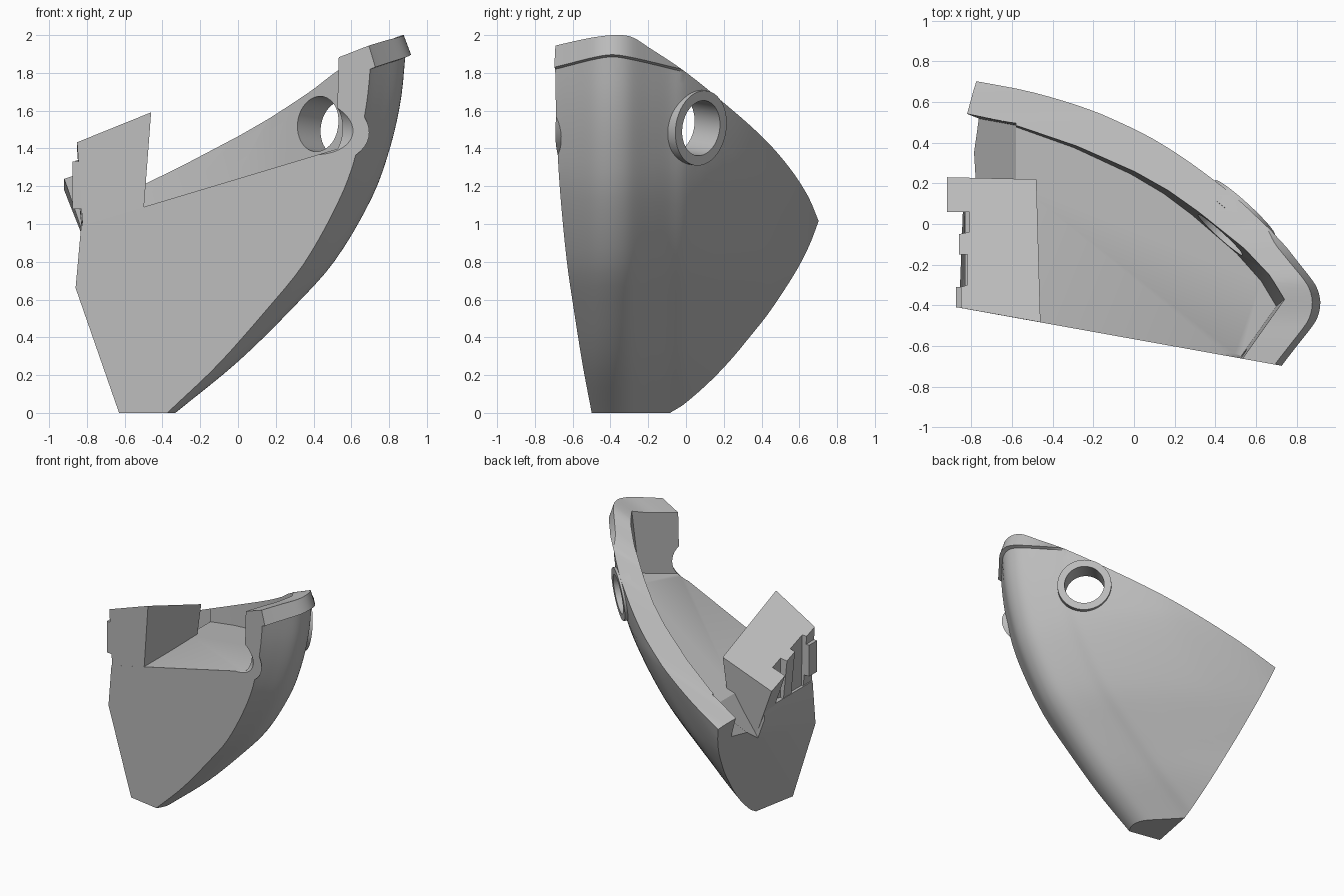
import bpy, bmesh
from mathutils import Vector, Matrix

cube = bpy.data.objects.get("Cube")
if cube:
    bpy.data.objects.remove(cube, do_unlink=True)

grey = bpy.data.materials.new("plain_grey")
grey.use_nodes = True
grey.diffuse_color = (0.5, 0.5, 0.5, 1)
grey.node_tree.nodes["Principled BSDF"].inputs["Base Color"].default_value = (0.5, 0.5, 0.5, 1)


def interp(table, t):
    """Smoothly interpolate a value in a short table of (t, value) pairs."""
    t = min(max(t, table[0][0]), table[-1][0])
    i = 0
    while i < len(table) - 2 and t > table[i + 1][0]:
        i += 1
    (a, va), (b, vb) = table[i], table[i + 1]
    u, h = (t - a) / (b - a), b - a

    def slope(k):
        lo, hi = max(k - 1, 0), min(k + 1, len(table) - 1)
        return (table[hi][1] - table[lo][1]) / (table[hi][0] - table[lo][0])
    return ((2*u**3 - 3*u*u + 1) * va + (u**3 - 2*u*u + u) * h * slope(i)
            + (3*u*u - 2*u**3) * vb + (u**3 - u*u) * h * slope(i + 1))


def finish(name, bm):
    bmesh.ops.remove_doubles(bm, verts=bm.verts, dist=0.0005)
    bmesh.ops.recalc_face_normals(bm, faces=bm.faces)
    me = bpy.data.meshes.new(name)
    bm.to_mesh(me)
    bm.free()
    ob = bpy.data.objects.new(name, me)
    bpy.context.collection.objects.link(ob)
    me.materials.append(grey)
    return ob


def prism(name, bottom, top):
    """Solid between two matching outlines."""
    bm = bmesh.new()
    lo = [bm.verts.new(p) for p in bottom]
    hi = [bm.verts.new(p) for p in top]
    bm.faces.new(lo)
    bm.faces.new(hi)
    n = len(lo)
    for i in range(n):
        bm.faces.new((lo[i], lo[(i+1) % n], hi[(i+1) % n], hi[i]))
    return finish(name, bm)


def aimed(point, normal):
    q = Vector(normal).to_track_quat('Z', 'Y')
    return Matrix.Translation(point) @ q.to_matrix().to_4x4()


def half_space(point, normal):
    bm = bmesh.new()
    n = Vector(normal).normalized()
    bmesh.ops.create_cube(bm, size=8, matrix=aimed(Vector(point) + n * 4, n))
    return finish("trim_block", bm)


def cylinder(name, centre, axis, radius, depth):
    bm = bmesh.new()
    bmesh.ops.create_cone(bm, cap_ends=True, segments=48, radius1=radius,
                          radius2=radius, depth=depth, matrix=aimed(Vector(centre), axis))
    return finish(name, bm)


def combine(target, tool, operation):
    mod = target.modifiers.new("combine", 'BOOLEAN')
    mod.operation = operation
    mod.solver = 'EXACT'
    mod.object = tool
    bpy.context.view_layer.objects.active = target
    bpy.ops.object.modifier_apply(modifier=mod.name)
    bpy.data.objects.remove(tool, do_unlink=True)


# Hull lines: stem profile, waterline fall-back, rim height and lip underside
MID = -0.39
STEM = [(0, -.33), (.27, 0), (.57, .305), (.8, .51), (1.14, .71), (1.4, .805),
        (1.65, .862), (1.89, .887), (2.05, .9)]
FALL = [(0, 0), (.05, .008), (.1, .03), (.2, .105), (.3, .18), (.39, .24), (.58, .435),
        (.8, .712), (.94, .955), (1.04, 1.165), (1.09, 1.31), (1.2, 1.65)]
RIM = [(-.65, 1.86), (-.3, 1.945), (-.06, 1.994), (.09, 1.994), (.2, 1.93), (.38, 1.81),
       (.58, 1.65), (.8, 1.455), (.94, 1.295), (1.04, 1.14), (1.09, 1.02), (1.2, .74)]
LIP = [(-.65, 1.74), (-.3, 1.82), (-.05, 1.88), (.05, 1.88), (.38, 1.805)]


def hull_x(b, z):
    fullness = 1.25 - .25 * min(max((z - .4) / .9, 0), 1)
    return interp(STEM, z) - fullness * interp(FALL, abs(b))


def hull_column(b):
    rim = interp(RIM, b)
    lip = min(interp(LIP, b), rim) if b < .38 else rim
    out = .03 * min(1, (rim - lip) / .05)
    y = b + MID
    rows = [(-3, y, 0)]
    rows += [(hull_x(b, lip * k / 28), y, lip * k / 28) for k in range(29)]
    under = min(lip + .012, rim)
    rows.append((hull_x(b, under) + out, y, under))
    top_x = hull_x(b, rim) - out * .6
    rows.append((top_x, y, rim))
    rows.append((-3, y, rim - .38 * (top_x + 3)))
    return rows


bm = bmesh.new()
cols = [[bm.verts.new(p) for p in hull_column(-.65 + 1.85 * i / 90)] for i in range(91)]
for c, d in zip(cols, cols[1:]):
    for j in range(len(c)):
        k = (j + 1) % len(c)
        bm.faces.new((c[j], c[k], d[k], d[j]))
bm.faces.new(cols[0])
bm.faces.new(cols[-1])
hull = finish("bow_hull", bm)

# Sunken deck inside the bulwark, rising toward the bow
INNER = [(-2.5, .68), (-1.2, .64), (-.81, .57), (-.54, .51), (-.26, .41), (.02, .28), (.18, .185),
         (.32, .08), (.54, -.11), (.66, -.245), (.735, -.37), (.53, -.66), (.1, -1.5), (-2.5, -1.5)]


def deck_z(x):
    return 1.09 + .3 * (x + .5)


floor = [(x - .035, y - .035, deck_z(x - .035)) for x, y in INNER]
combine(hull, prism("deck_cut", floor, [(x + .09, y + .07, 3) for x, y in INNER]), 'DIFFERENCE')

# Ramp falling to the aft edge between cabin and bulwark
ramp = [(-.58, .2, deck_z(-.58)), (-.58, .485, deck_z(-.58)), (-1.1, .58, .55), (-1.1, .2, .25)]
combine(hull, prism("ramp_cut", ramp, [(x, y + (.06 if y > .3 else 0), 1.6) for x, y, z in ramp]),
        'DIFFERENCE')

# Hawse holes with raised collars on both sides of the stem
for side, y, z in ((1, .065, 1.51), (-1, -.825, 1.485)):
    axis = Vector((.66, .72 * side, -.12)).normalized()
    spot = Vector((hull_x(y - MID, z), y, z))
    combine(hull, cylinder("collar", spot - axis * .025, axis, .2, .09), 'UNION')
    combine(hull, cylinder("hole", spot, axis, .147, 1.0), 'DIFFERENCE')

# Flat cut faces on the aft and front sides
combine(hull, half_space((-.63, -.455, 0), (-1, .19, -.36)), 'DIFFERENCE')
combine(hull, half_space((-.86, 0, .66), (-1, 0, .09)), 'DIFFERENCE')
combine(hull, half_space((-.87, -.41, 0), (-.18, -1, 0)), 'DIFFERENCE')

# Cabin block with a notched outer wall and sloping roof
PLAN = [(-.46, -.483), (-.48, .22), (-.92, .23), (-.92, .06), (-.81, .06), (-.81, -.04),
        (-.86, -.05), (-.86, -.15), (-.82, -.15), (-.82, -.3), (-.852, -.31), (-.852, -.413)]


def roof_z(x, y):
    return 1.59 + .34 * (x + .46) - .36 * (y + .48)


def wall_point(x, y):
    # Walls lean in toward the base
    bx = x - .06 if x > -.6 else max(x, -.77 if y > 0 else -.81)
    return (bx, -.41 - .18 * (bx + .87) if y < -.4 else min(y, .2), .8)


cabin = prism("cabin_block", [wall_point(x, y) for x, y in PLAN],
              [(x, y, roof_z(x, y)) for x, y in PLAN])

# Locating peg on the outer wall, under the roof edge
peg_plan = [(-.875, -.41), (-.79, -.42), (-.79, -.31), (-.875, -.31)]
peg = prism("wall_peg", [(x, y, 1.08) for x, y in peg_plan],
            [(x, y, 1.33) for x, y in peg_plan])

# Smooth hull, crisp edges
for ob in (hull, cabin, peg):
    bpy.ops.object.select_all(action='DESELECT')
    ob.select_set(True)
    bpy.context.view_layer.objects.active = ob
    bpy.ops.object.shade_smooth_by_angle(angle=0.5)
